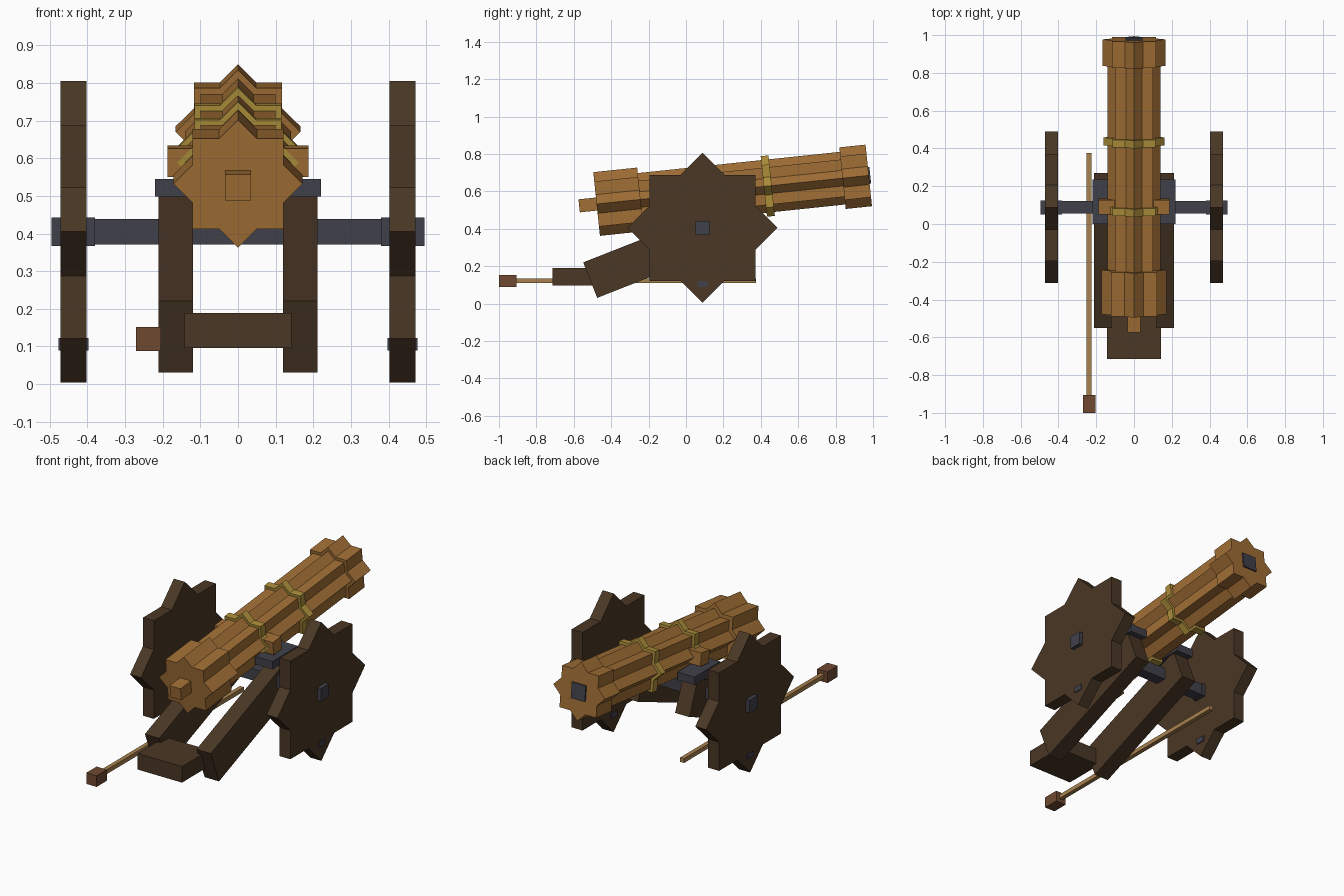
import bpy, bmesh, math
from mathutils import Matrix, Vector

cube = bpy.data.objects.get("Cube")
if cube:
    bpy.data.objects.remove(cube, do_unlink=True)


def material(name, hex_code):
    def linear(c):
        return c / 12.92 if c <= 0.04045 else ((c + 0.055) / 1.055) ** 2.4
    rgb = [linear(int(hex_code[i:i + 2], 16) / 255) for i in (0, 2, 4)]
    m = bpy.data.materials.new(name)
    m.use_nodes = True
    m.diffuse_color = (*rgb, 1)
    m.node_tree.nodes["Principled BSDF"].inputs["Base Color"].default_value = (*rgb, 1)
    return m


BRONZE = material("bronze brown", "A06E35")
DARK = material("dark wood", "4A3725")
IRON = material("dark iron", "40404A")
GOLD = material("gold band", "AC8E3A")
POLE = material("pale wood", "A8814E")
RED = material("red brown", "6E4930")


def finish(name, bm, mat, matrix):
    bmesh.ops.recalc_face_normals(bm, faces=bm.faces[:])
    mesh = bpy.data.meshes.new(name)
    bm.to_mesh(mesh)
    bm.free()
    mesh.materials.append(mat)
    obj = bpy.data.objects.new(name, mesh)
    obj.matrix_world = matrix
    bpy.context.collection.objects.link(obj)
    return obj


def box(name, mat, center, size, tilt=0, frame=Matrix()):
    bm = bmesh.new()
    bmesh.ops.create_cube(bm, size=1, matrix=Matrix.Diagonal((*size, 1)))
    place = Matrix.Translation(center) @ Matrix.Rotation(math.radians(tilt), 4, 'X')
    return finish(name, bm, mat, frame @ place)


def star(name, mat, half, start, end, frame):
    """Eight-pointed prism (two crossed squares) along local y."""
    bm = bmesh.new()
    tip = half * math.sqrt(2)
    notch = half / math.cos(math.radians(22.5))
    ring = []
    for i in range(16):
        r = notch if i % 2 else tip
        a = math.pi * i / 8
        ring.append(bm.verts.new((r * math.sin(a), start, r * math.cos(a))))
    face = bm.faces.new(ring)
    out = bmesh.ops.extrude_face_region(bm, geom=[face], use_keep_orig=True)
    moved = [g for g in out["geom"] if isinstance(g, bmesh.types.BMVert)]
    bmesh.ops.translate(bm, verts=moved, vec=Vector((0, end - start, 0)))
    return finish(name, bm, mat, frame)


# Barrel, tilted upward toward the muzzle around the trunnions
barrel = Matrix.Translation((0, 0.09, 0.592)) @ Matrix.Rotation(math.radians(6), 4, 'X')
star("barrel", BRONZE, 0.1, -0.4, 0.88, barrel)
star("breech", BRONZE, 0.121, -0.571, -0.335, barrel)
star("muzzle_ring", BRONZE, 0.117, 0.751, 0.892, barrel)
star("rear_band", GOLD, 0.115, -0.037, 0.005, barrel)
star("front_band", GOLD, 0.115, 0.328, 0.37, barrel)
box("breech_knob", BRONZE, (0, -0.615, 0), (0.07, 0.1, 0.07), frame=barrel)
box("bore", IRON, (0, 0.88, 0), (0.09, 0.04, 0.09), frame=barrel)
box("trunnions", BRONZE, (0, 0.003, 0), (0.374, 0.076, 0.076), frame=barrel)

# Axle and the parts mirrored on each side
AXLE = Vector((0, 0.088, 0.405))
box("axle", IRON, AXLE, (0.8, 0.066, 0.068))
for side, s in (("left", 1), ("right", -1)):
    hub = Matrix.Translation(AXLE) @ Matrix.Rotation(-s * math.pi / 2, 4, 'Z')
    star(side + "_wheel", DARK, 0.2835, 0.402, 0.472, hub)
    box(side + "_hub", IRON, (s * 0.4375, 0.088, 0.405), (0.115, 0.075, 0.075))
    box(side + "_wheel_peg", IRON, (s * 0.437, 0.088, 0.106), (0.08, 0.055, 0.032))
    box(side + "_cheek", DARK, (s * 0.165, -0.14, 0.272), (0.092, 0.8, 0.204), 21.5)
    box(side + "_bearing_plate", IRON, (s * 0.165, 0.118, 0.522), (0.11, 0.235, 0.046))

# Trail block joining the cheeks
box("trail_block", DARK, (0, -0.59, 0.143), (0.284, 0.25, 0.093))

# Rammer lying on the right side
box("rammer_pole", POLE, (-0.238, -0.265, 0.122), (0.025, 1.28, 0.025))
box("rammer_head", RED, (-0.238, -0.953, 0.12), (0.066, 0.094, 0.064))
